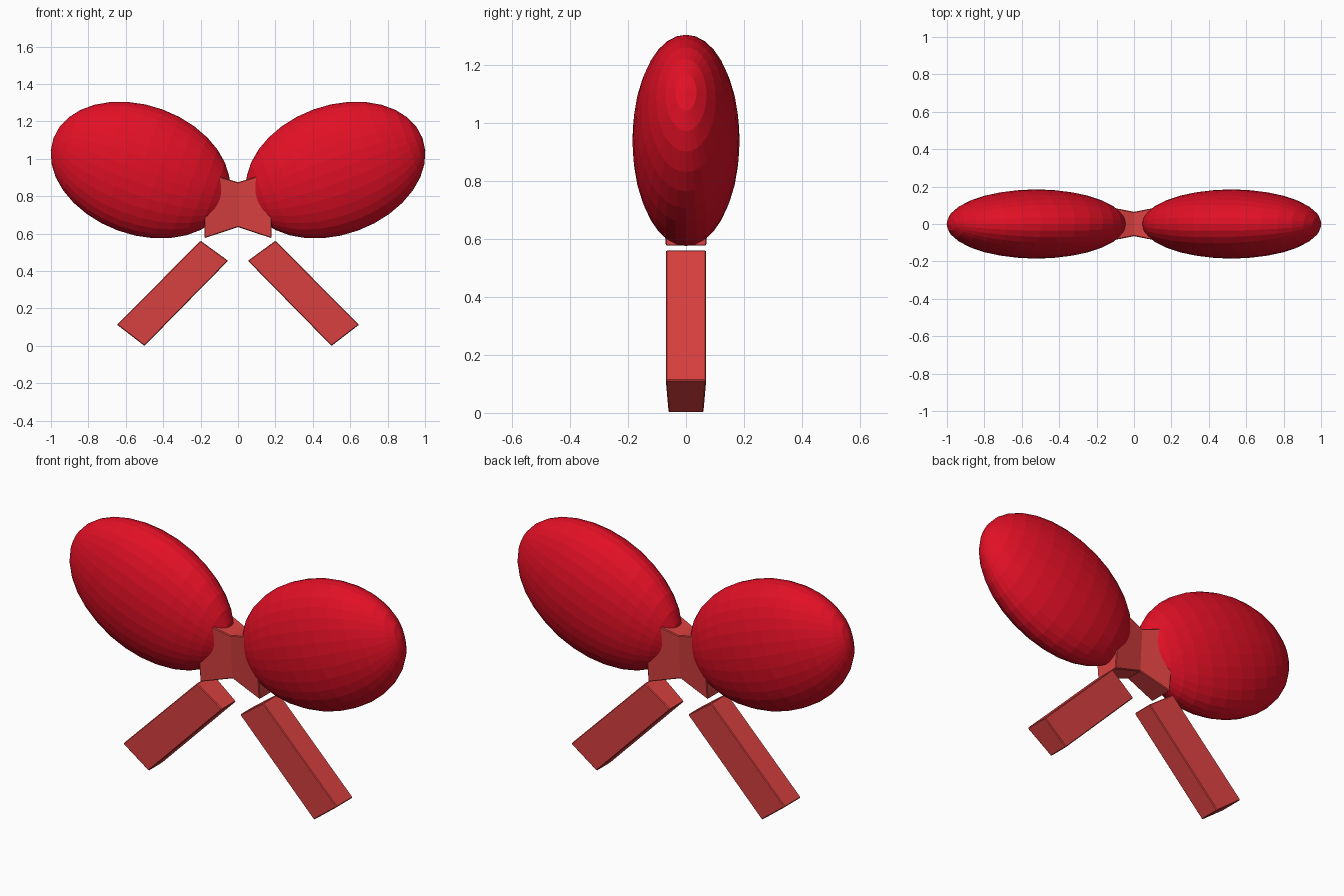
import bpy
import bmesh
from math import radians
from mathutils import Matrix

old = bpy.data.objects.get("Cube")
if old:
    bpy.data.objects.remove(old, do_unlink=True)


def make_material(name, rgb):
    mat = bpy.data.materials.new(name)
    mat.use_nodes = True
    mat.diffuse_color = (*rgb, 1)
    mat.node_tree.nodes["Principled BSDF"].inputs["Base Color"].default_value = (*rgb, 1)
    return mat


crimson = make_material("crimson", (0.76, 0.005, 0.019))
soft_red = make_material("soft red", (0.72, 0.053, 0.053))


def add_object(name, bm, mat):
    bmesh.ops.recalc_face_normals(bm, faces=bm.faces)
    mesh = bpy.data.meshes.new(name)
    bm.to_mesh(mesh)
    bm.free()
    mesh.materials.append(mat)
    obj = bpy.data.objects.new(name, mesh)
    bpy.context.collection.objects.link(obj)
    return obj


def loft(name, sections, mat):
    """Join four-cornered sections, each a top and a bottom (x, z, half depth)."""
    bm = bmesh.new()
    rings = []
    for (xt, zt, yt), (xb, zb, yb) in sections:
        corners = [(xt, -yt, zt), (xt, yt, zt), (xb, yb, zb), (xb, -yb, zb)]
        rings.append([bm.verts.new(c) for c in corners])
    for a, b in zip(rings, rings[1:]):
        for i in range(4):
            j = (i + 1) % 4
            bm.faces.new((a[i], a[j], b[j], b[i]))
    bm.faces.new(rings[0])
    bm.faces.new(rings[-1])
    obj = add_object(name, bm, mat)
    bevel = obj.modifiers.new("soft edges", "BEVEL")
    bevel.width = 0.004
    bevel.segments = 1
    bevel.limit_method = "ANGLE"
    bevel.angle_limit = radians(40)
    return obj


def loop(name, side):
    """Flattened ellipsoid, poles on its long axis, tilted up outwards."""
    bm = bmesh.new()
    bmesh.ops.create_uvsphere(bm, u_segments=32, v_segments=16, radius=1)
    tilt = Matrix.Rotation(radians(-20 * side), 4, "Y")
    place = Matrix.Translation((0.522 * side, 0, 0.94))
    size = Matrix.Diagonal((0.495, 0.185, 0.345, 1))
    lay_down = Matrix.Rotation(radians(90), 4, "Y")
    bm.transform(place @ tilt @ size @ lay_down)
    return add_object(name, bm, crimson)


def tail(name, side):
    """Straight ribbon end, slightly narrower on its underside."""
    s = side
    return loft(name, [((0.2 * s, 0.562, 0.07), (0.053 * s, 0.455, 0.06)),
                       ((0.647 * s, 0.113, 0.07), (0.5 * s, 0, 0.06))], soft_red)


for label, side in (("left", 1), ("right", -1)):
    loop(label + "_loop", side)
    tail(label + "_tail", side)

# Knot pinched at the middle and flaring into both loops
loft("knot", [((x, 0.875 + abs(x) * 0.3, 0.065 + abs(x) * 0.2),
               (x, 0.635 - abs(x) * 0.33, 0.05 + abs(x) * 0.11))
              for x in (-0.18, 0, 0.18)], soft_red)
